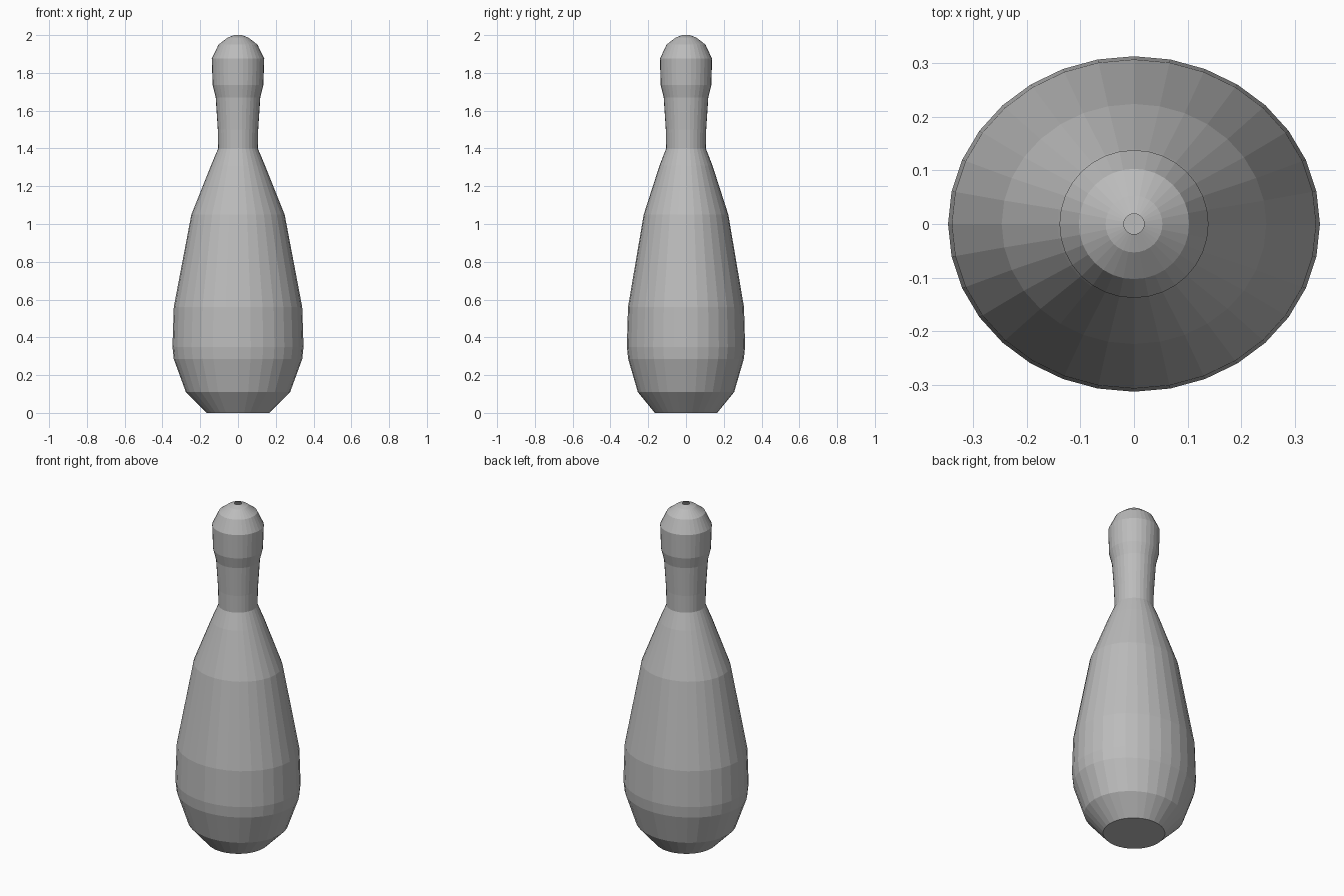
import bpy, bmesh, math

if "Cube" in bpy.data.objects:
    bpy.data.objects.remove(bpy.data.objects["Cube"])

SEGMENTS = 32

# profile from base to crown: height, half width in x, half depth in y
PROFILE = [
    (0.00, 0.167, 0.165),
    (0.11, 0.276, 0.255),
    (0.285, 0.340, 0.306),
    (0.35, 0.347, 0.313),
    (0.56, 0.340, 0.307),
    (1.05, 0.247, 0.224),
    (1.31, 0.143, 0.140),
    (1.40, 0.105, 0.105),
    (1.50, 0.107, 0.107),
    (1.67, 0.118, 0.118),
    (1.735, 0.134, 0.134),
    (1.875, 0.139, 0.138),
    (1.95, 0.103, 0.103),
    (1.988, 0.053, 0.053),
    (2.00, 0.019, 0.019),
]

grey = bpy.data.materials.new("plain grey")
grey.diffuse_color = (0.5, 0.5, 0.5, 1)
grey.use_nodes = True
grey.node_tree.nodes["Principled BSDF"].inputs["Base Color"].default_value = grey.diffuse_color

# lathed body, slightly flattened front to back at the belly
bm = bmesh.new()
rings = []
for z, rx, ry in PROFILE:
    ring = []
    for i in range(SEGMENTS):
        a = 2 * math.pi * i / SEGMENTS
        ring.append(bm.verts.new((rx * math.cos(a), ry * math.sin(a), z)))
    rings.append(ring)
for low, high in zip(rings, rings[1:]):
    for i in range(SEGMENTS):
        j = (i + 1) % SEGMENTS
        bm.faces.new((low[i], low[j], high[j], high[i]))

# closed base; the tiny hole in the crown stays open
bm.faces.new(list(reversed(rings[0])))

mesh = bpy.data.meshes.new("bowling_pin")
bm.to_mesh(mesh)
bm.free()
mesh.materials.append(grey)
bpy.context.collection.objects.link(bpy.data.objects.new("bowling_pin", mesh))
